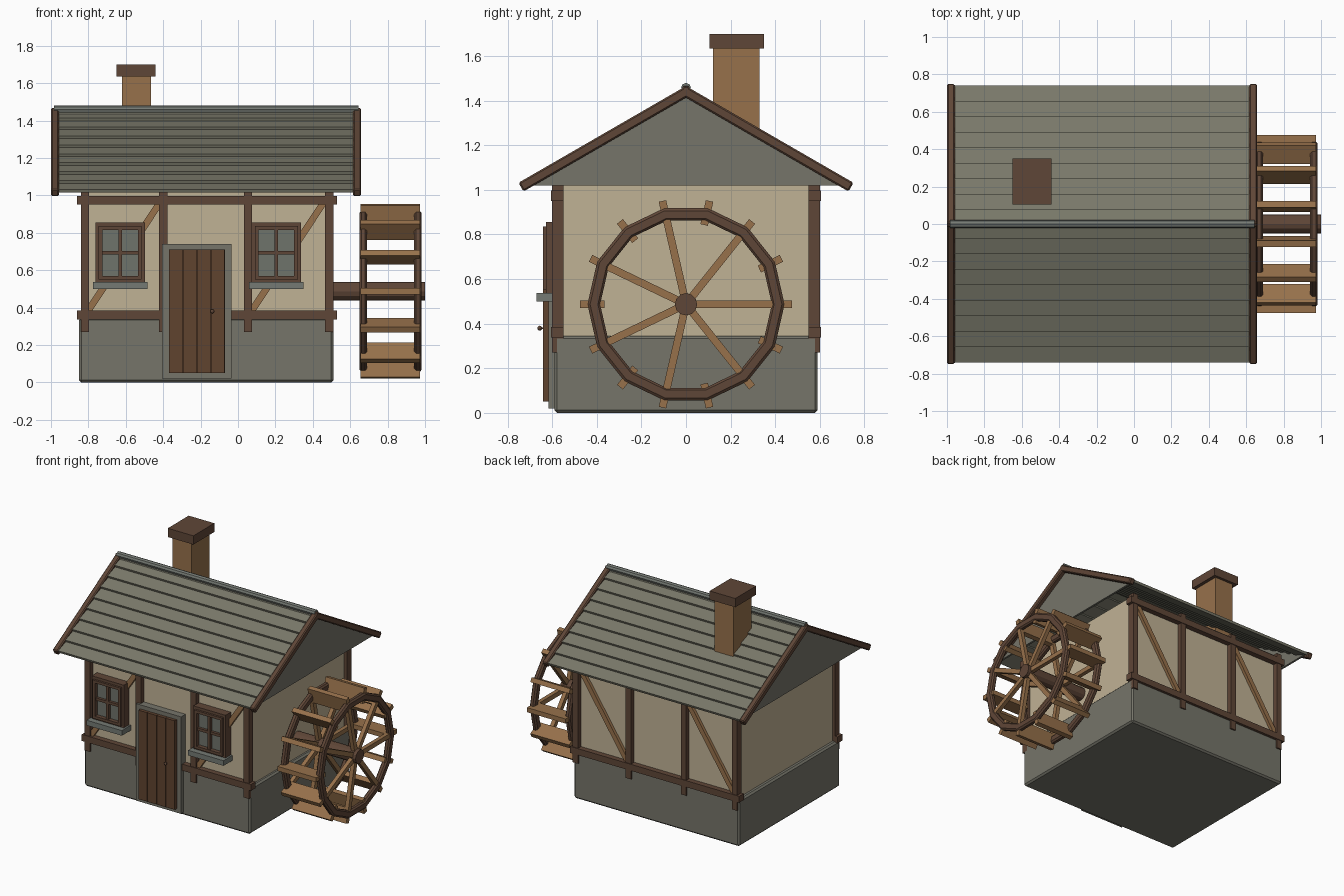
import bpy, bmesh, math
from mathutils import Matrix, Vector

cube = bpy.data.objects.get("Cube")
if cube:
    bpy.data.objects.remove(cube, do_unlink=True)


def material(name, hex_code):
    srgb = [int(hex_code[i:i + 2], 16) / 255 for i in (0, 2, 4)]
    col = [c / 12.92 if c < 0.04 else ((c + 0.055) / 1.055) ** 2.4 for c in srgb] + [1]
    m = bpy.data.materials.new(name)
    m.use_nodes = True
    m.diffuse_color = col
    m.node_tree.nodes["Principled BSDF"].inputs["Base Color"].default_value = col
    return m


STONE = material("stone", "76756a")
ROOF = material("roof_slats", "7a796a")
TRIM = material("grey_trim", "757a74")
GLASS = material("window_glass", "6f736b")
PLASTER = material("plaster", "c0b295")
DARK = material("dark_wood", "5f4637")
DOOR = material("door_wood", "60432f")
OAK = material("light_wood", "97714b")


def finish(name, bm, mat, bevel=0):
    bmesh.ops.recalc_face_normals(bm, faces=bm.faces)
    mesh = bpy.data.meshes.new(name)
    bm.to_mesh(mesh)
    bm.free()
    mesh.materials.append(mat)
    ob = bpy.data.objects.new(name, mesh)
    bpy.context.collection.objects.link(ob)
    if bevel:
        mod = ob.modifiers.new("Bevel", "BEVEL")
        mod.width, mod.segments = bevel, 1
    return ob


def block(bm, x, y, z):
    """Axis-aligned box from three (low, high) ranges."""
    centre = Vector([(a + b) / 2 for a, b in (x, y, z)])
    size = [abs(b - a) for a, b in (x, y, z)]
    bmesh.ops.create_cube(bm, size=1, matrix=Matrix.Translation(centre) @ Matrix.Diagonal((*size, 1)))


def beam(bm, start, end, side, width, depth):
    """Box running from start to end; depth is measured along the side axis."""
    start, end, side = Vector(start), Vector(end), Vector(side)
    along = (end - start).normalized()
    across = along.cross(side)
    rot = Matrix((along, across, side)).transposed().to_4x4()
    size = Matrix.Diagonal(((end - start).length, width, depth, 1))
    bmesh.ops.create_cube(bm, size=1, matrix=Matrix.Translation((start + end) / 2) @ rot @ size)


def box(name, mat, x, y, z, bevel=0):
    bm = bmesh.new()
    block(bm, x, y, z)
    return finish(name, bm, mat, bevel)


X_AXIS, Y_AXIS = (1, 0, 0), (0, 1, 0)

# Walls
box("stone_base", STONE, (-0.85, 0.51), (-0.59, 0.59), (0, 0.345), 0.012)
box("plaster_walls", PLASTER, (-0.82, 0.485), (-0.565, 0.565), (0.3, 1.03))

# Timber framing on front and back
for side, label in ((-1, "front"), (1, "back")):
    face = (side * 0.55, side * 0.605)
    bm = bmesh.new()
    for x in (-0.818, -0.4, 0.053, 0.488):
        block(bm, (x - 0.022, x + 0.022), (side * 0.55, side * 0.6), (0.27, 1.03))
    finish(label + "_posts", bm, DARK)
    bm = bmesh.new()
    block(bm, (-0.86, 0.53), face, (0.95, 0.997))
    spans = ((-0.86, -0.4), (-0.04, 0.53)) if side < 0 else ((-0.86, 0.53),)
    for span in spans:
        block(bm, span, face, (0.337, 0.385))
    finish(label + "_rails", bm, DARK)
    bm = bmesh.new()
    for x in (-0.81, 0.065):
        beam(bm, (x, side * 0.57, 0.37), (x + 0.395, side * 0.57, 0.965), Y_AXIS, 0.036, 0.035)
    finish(label + "_braces", bm, OAK)

# Door
box("door_surround", STONE, (-0.405, -0.035), (-0.617, -0.55), (0.02, 0.74))
box("door_backing", DOOR, (-0.37, -0.07), (-0.632, -0.6), (0.05, 0.71))
bm = bmesh.new()
for i in range(4):
    x = -0.37 + i * 0.075
    block(bm, (x + 0.002, x + 0.073), (-0.641, -0.625), (0.05, 0.71))
finish("door_planks", bm, DOOR)
bm = bmesh.new()
bmesh.ops.create_uvsphere(bm, u_segments=10, v_segments=6, radius=0.011,
                          matrix=Matrix.Translation((-0.137, -0.656, 0.38)))
block(bm, (-0.141, -0.133), (-0.652, -0.635), (0.376, 0.384))
finish("door_knob", bm, DARK)


# Windows
def border(bm, cx, half, low, high, width, y):
    block(bm, (cx - half, cx - half + width), y, (low, high))
    block(bm, (cx + half - width, cx + half), y, (low, high))
    for z in (low, high - width):
        block(bm, (cx - half, cx + half), y, (z, z + width))


for cx, label in ((-0.63, "right"), (0.205, "left")):
    box(label + "_window_glass", GLASS, (cx - 0.12, cx + 0.12), (-0.612, -0.55), (0.55, 0.84))
    bm = bmesh.new()
    border(bm, cx, 0.132, 0.535, 0.855, 0.025, (-0.627, -0.55))
    border(bm, cx, 0.115, 0.55, 0.835, 0.02, (-0.642, -0.6))
    block(bm, (cx - 0.01, cx + 0.01), (-0.634, -0.6), (0.55, 0.835))
    block(bm, (cx - 0.11, cx + 0.11), (-0.632, -0.6), (0.683, 0.703))
    finish(label + "_window_frame", bm, DARK)
    box(label + "_window_sill", TRIM, (cx - 0.145, cx + 0.145), (-0.67, -0.55), (0.5, 0.538))

# Roof: overlapping slats, gable panels, barge boards and ridge
PITCH, APEX, ROWS, ROW = math.radians(30), 1.465, 9, 0.0955


def on_slope(x, side, run, drop):
    """Point a distance down one slope and a depth below its surface."""
    y = run * math.cos(PITCH) - drop * math.sin(PITCH)
    z = APEX - run * math.sin(PITCH) - drop * math.cos(PITCH)
    return (x, side * y, z)


for side, label in ((-1, "front"), (1, "back")):
    bm = bmesh.new()
    for i in range(ROWS):
        beam(bm, on_slope(-0.17, side, i * ROW - (0.018 if i else 0), 0.033),
             on_slope(-0.17, side, (i + 1) * ROW, 0.014), X_AXIS, 0.018, 1.61)
    finish(label + "_roof_slats", bm, ROOF)
    for x, end in ((-0.979, "right"), (0.637, "left")):
        bm = bmesh.new()
        beam(bm, on_slope(x, side, -0.01, 0.022), on_slope(x, side, 0.867, 0.022), X_AXIS, 0.045, 0.042)
        finish(f"{label}_{end}_barge_board", bm, DARK, 0.007)

for x, label in ((-0.96, "right"), (0.61, "left")):
    bm = bmesh.new()
    tri = bm.faces.new([bm.verts.new(p) for p in ((x, -0.71, 1.02), (x, 0.71, 1.02), (x, 0, 1.43))])
    new = bmesh.ops.extrude_face_region(bm, geom=[tri])["geom"]
    bmesh.ops.translate(bm, vec=(0.015, 0, 0), verts=[v for v in new if isinstance(v, bmesh.types.BMVert)])
    finish(label + "_gable", bm, STONE)


def rod(name, mat, radius, sides, x, z):
    bm = bmesh.new()
    bmesh.ops.create_cone(bm, cap_ends=True, segments=sides, radius1=radius, radius2=radius, depth=x[1] - x[0],
                          matrix=Matrix.Translation((sum(x) / 2, 0, z)) @ Matrix.Rotation(math.pi / 2, 4, "Y"))
    return finish(name, bm, mat)


rod("roof_ridge", TRIM, 0.022, 8, (-0.985, 0.643), 1.458)

# Chimney
box("chimney_stack", OAK, (-0.62, -0.465), (0.12, 0.33), (1.2, 1.64))
box("chimney_cap", DARK, (-0.65, -0.44), (0.105, 0.35), (1.635, 1.7))

# Water wheel
HUB, COUNT = 0.487, 14


def polar(x, radius, turn):
    a = turn * math.tau
    return (x, radius * math.cos(a), HUB + radius * math.sin(a))


rod("wheel_axle", DARK, 0.05, 12, (0.45, 1.0), HUB)
for x, label in ((0.67, "inner"), (0.962, "outer")):
    # Rim: a chamfered rectangle swept round the polygon
    bm = bmesh.new()
    section = ((-0.02, 0.395), (-0.01, 0.385), (0.01, 0.385), (0.02, 0.395),
               (0.02, 0.43), (0.01, 0.442), (-0.01, 0.442), (-0.02, 0.43))
    loops = [[bm.verts.new(polar(x + dx, r, i / COUNT)) for dx, r in section] for i in range(COUNT)]
    for i, loop in enumerate(loops):
        after = loops[(i + 1) % COUNT]
        for j in range(len(section)):
            k = (j + 1) % len(section)
            bm.faces.new((loop[j], loop[k], after[k], after[j]))
    finish(label + "_wheel_rim", bm, DARK)
    bm = bmesh.new()
    for i in range(COUNT // 2):
        t = i * 2 / COUNT
        beam(bm, polar(x, 0.03, t), polar(x, 0.395, t), X_AXIS, 0.034, 0.03)
    finish(label + "_wheel_spokes", bm, OAK)

bm = bmesh.new()
for i in range(COUNT):
    beam(bm, polar(0.815, 0.365, i / COUNT), polar(0.815, 0.475, i / COUNT), X_AXIS, 0.034, 0.318)
finish("wheel_paddles", bm, OAK)
